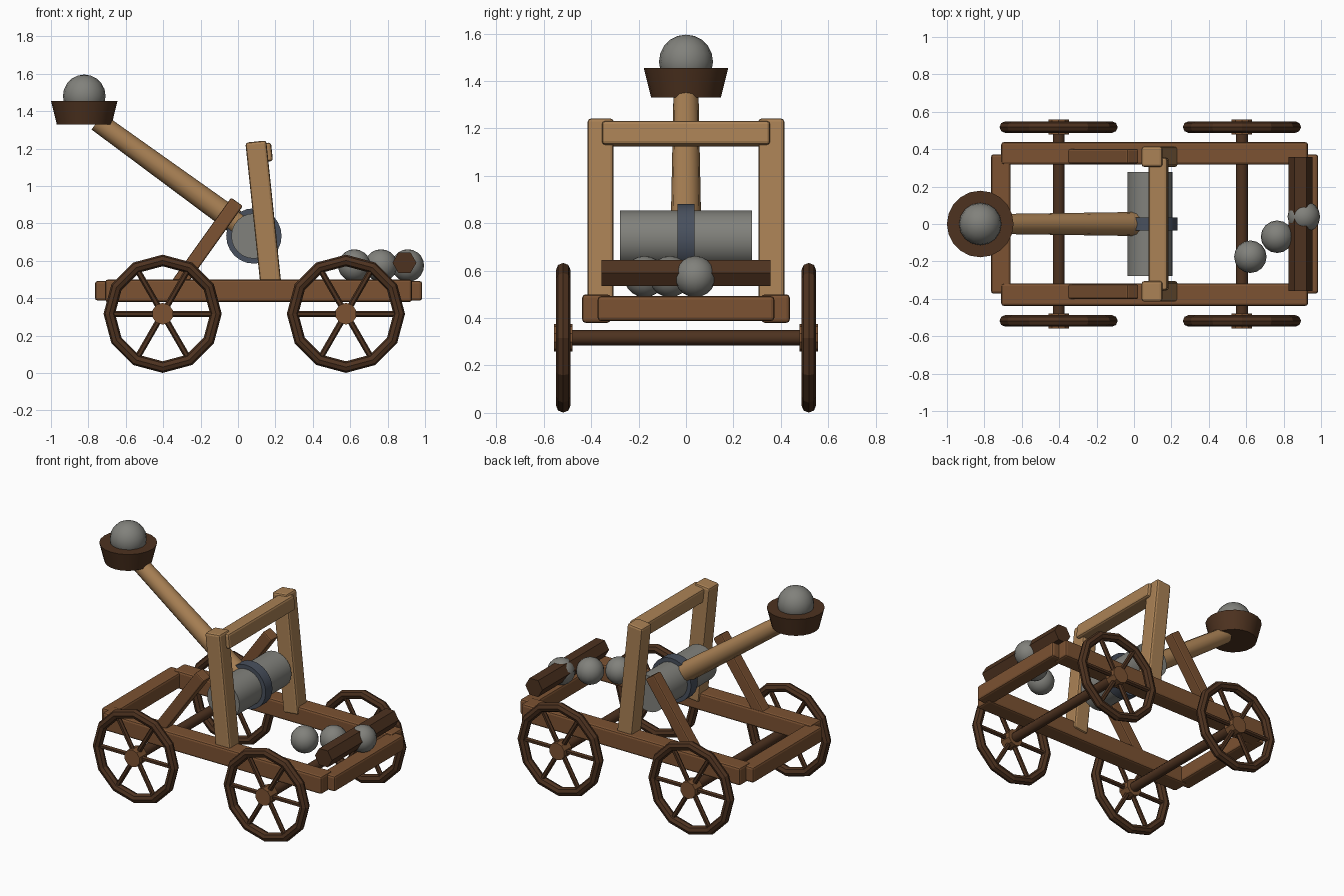
import bpy, bmesh, math
from mathutils import Matrix, Vector

cube = bpy.data.objects.get("Cube")
if cube:
    bpy.data.objects.remove(cube, do_unlink=True)


def material(name, rgb):
    mat = bpy.data.materials.new(name)
    mat.use_nodes = True
    mat.diffuse_color = (*rgb, 1)
    node = next(n for n in mat.node_tree.nodes if n.type == 'BSDF_PRINCIPLED')
    node.inputs["Base Color"].default_value = (*rgb, 1)
    node.inputs["Roughness"].default_value = 0.8
    return mat


LIGHT = material("light wood", (0.40, 0.22, 0.09))
MID = material("brown wood", (0.20, 0.085, 0.032))
DARK = material("dark wood", (0.075, 0.032, 0.014))
STONE = material("grey stone", (0.22, 0.22, 0.20))
IRON = material("blue grey iron", (0.065, 0.08, 0.11))


def add(name, bm, mat, smooth=False):
    mesh = bpy.data.meshes.new(name)
    bm.to_mesh(mesh)
    bm.free()
    mesh.materials.append(mat)
    obj = bpy.data.objects.new(name, mesh)
    bpy.context.collection.objects.link(obj)
    if smooth:
        bpy.ops.object.select_all(action='DESELECT')
        obj.select_set(True)
        bpy.context.view_layer.objects.active = obj
        bpy.ops.object.shade_smooth_by_angle(angle=math.radians(40))
    return obj


def beam(name, size, centre, mat, tilt=0.0, bevel=0.014):
    """Timber with softened edges, tilted about the y axis."""
    bm = bmesh.new()
    place = Matrix.Translation(centre) @ Matrix.Rotation(tilt, 4, 'Y')
    bmesh.ops.create_cube(bm, size=1, matrix=place @ Matrix.Diagonal((*size, 1)))
    obj = add(name, bm, mat)
    mod = obj.modifiers.new("soft edges", 'BEVEL')
    mod.width = bevel
    mod.segments = 2
    return obj


def rod(name, start, end, r1, r2, sides, mat, smooth=False, roll=0.0):
    """Round or faceted bar between two points."""
    a, b = Vector(start), Vector(end)
    turn = (b - a).to_track_quat('Z', 'Y').to_matrix().to_4x4()
    bm = bmesh.new()
    bmesh.ops.create_cone(bm, cap_ends=True, segments=sides, radius1=r1, radius2=r2,
                          depth=(b - a).length,
                          matrix=Matrix.Translation((a + b) / 2) @ turn @ Matrix.Rotation(roll, 4, 'Z'))
    return add(name, bm, mat, smooth)


def ball(name, centre, radius):
    bm = bmesh.new()
    bmesh.ops.create_uvsphere(bm, u_segments=16, v_segments=10, radius=radius,
                              matrix=Matrix.Translation(centre))
    return add(name, bm, STONE, True)


def rim(name, centre, major, minor, steps=12, sides=8):
    """Faceted ring standing in the xz plane."""
    bm = bmesh.new()
    rings = []
    for i in range(steps):
        a = math.tau * i / steps
        ring = []
        for j in range(sides):
            b = math.tau * j / sides
            r = major + minor * math.cos(b)
            ring.append(bm.verts.new(Vector(centre) + Vector(
                (r * math.cos(a), minor * math.sin(b), r * math.sin(a)))))
        rings.append(ring)
    for i in range(steps):
        p, q = rings[i], rings[(i + 1) % steps]
        for j in range(sides):
            k = (j + 1) % sides
            bm.faces.new((p[j], p[k], q[k], q[j]))
    bmesh.ops.recalc_face_normals(bm, faces=bm.faces)
    return add(name, bm, DARK)


# Frame sides, leaning posts and braces, one set on each side
for side, y in (("front", -1), ("back", 1)):
    beam(side + "_rail", (1.64, 0.12, 0.12), (0.11, 0.378 * y, 0.44), MID)
    beam(side + "_post", (0.112, 0.11, 0.80), (0.137, 0.36 * y, 0.84), LIGHT, -0.105)
    beam(side + "_brace", (0.077, 0.077, 0.574), (-0.172, 0.362 * y, 0.682), MID, 0.62, 0.009)

# Frame ends and the bar joining the posts
for end, x in (("left", 0.932), ("right", -0.712)):
    beam(end + "_end_beam", (0.105, 0.745, 0.105), (x, 0, 0.44), MID)
beam("top_crossbar", (0.10, 0.71, 0.10), (0.132, 0, 1.178), LIGHT, -0.105)

# Axles and wheels
HEIGHT = 0.317
for end, x in (("left", 0.577), ("right", -0.403)):
    rod(end + "_axle", (x, -0.53, HEIGHT), (x, 0.53, HEIGHT), 0.033, 0.033, 10, DARK, True)
    for side, s in (("front", -1), ("back", 1)):
        y = 0.518 * s
        name = f"{side}_{end}_wheel"
        rim(name + "_rim", (x, y, HEIGHT), 0.285, 0.031)
        rod(name + "_hub", (x, y - 0.04, HEIGHT), (x, y + 0.04, HEIGHT), 0.058, 0.058, 10, MID)
        for i in range(3):
            a = math.pi * i / 3
            d = Vector((math.cos(a), 0, math.sin(a))) * 0.272
            c = Vector((x, y, HEIGHT))
            rod(f"{name}_spoke_{i + 1}", c - d, c + d, 0.016, 0.016, 6, DARK)

# Winding drum with its band
rod("drum", (0.085, -0.278, 0.733), (0.085, 0.278, 0.733), 0.121, 0.121, 24, STONE, True)
rod("drum_band", (0.085, -0.036, 0.733), (0.085, 0.036, 0.733), 0.148, 0.148, 24, IRON, True)

# Throwing arm, cup and loaded stone
rod("throwing_arm", (0.06, 0, 0.755), (-0.752, 0, 1.345), 0.065, 0.053, 12, LIGHT, True)
rod("cup", (-0.822, 0, 1.33), (-0.822, 0, 1.455), 0.147, 0.178, 20, DARK, True)
ball("loaded_stone", (-0.822, 0, 1.482), 0.114)

# Spare stones and the log beside them
for i in range(3):
    ball(f"spare_stone_{i + 1}", (0.622 + 0.143 * i, -0.175 + 0.107 * i, 0.575), 0.087)
rod("log", (0.89, -0.357, 0.59), (0.89, 0.357, 0.59), 0.064, 0.064, 6, DARK, False, math.pi / 2)
